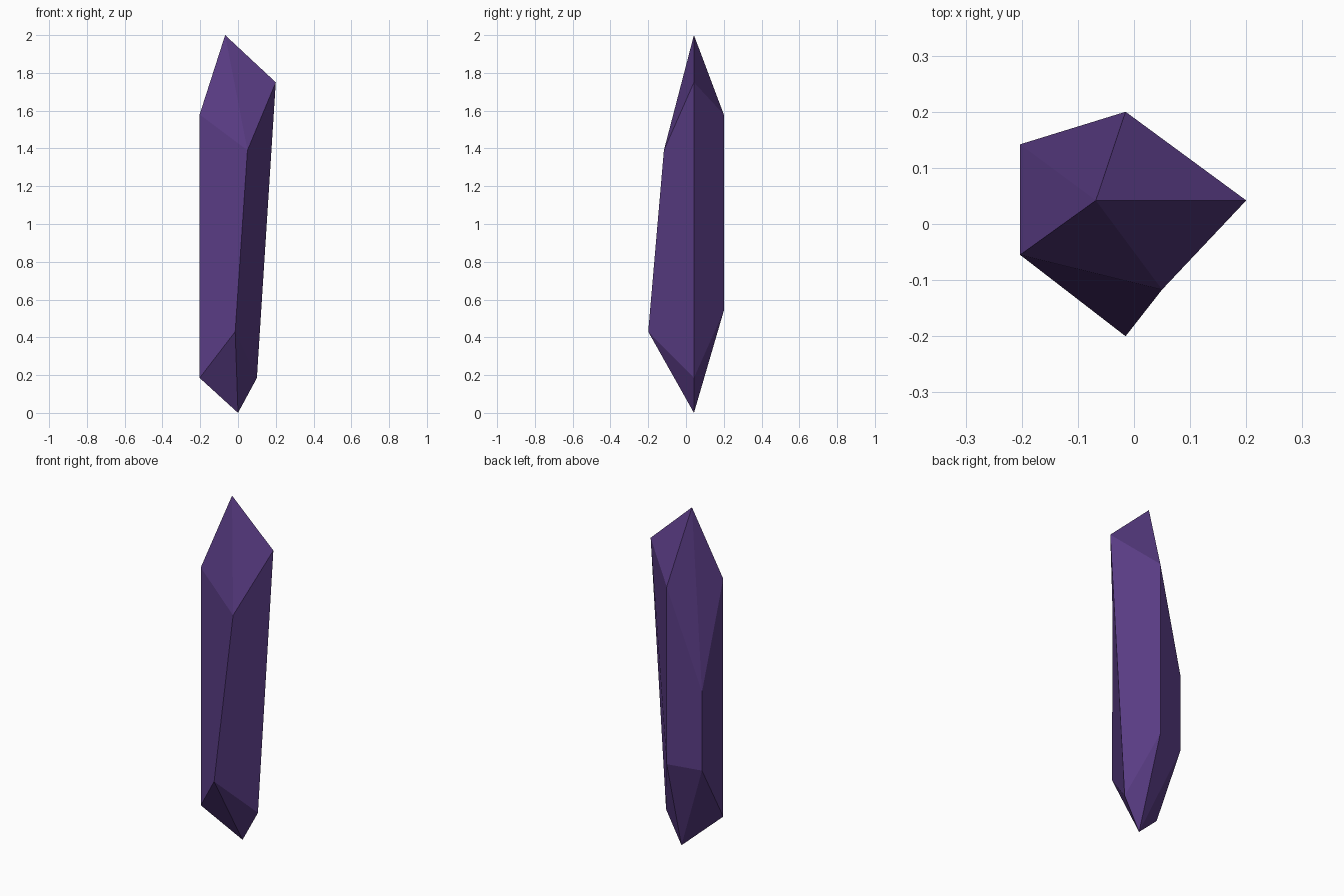
import bpy

if "Cube" in bpy.data.objects:
    bpy.data.objects.remove(bpy.data.objects["Cube"])

# Five long edges, clockwise from the back: (bottom point, top point)
edges = [
    ((-0.015, 0.20, 0.54), (-0.015, 0.20, 1.58)),    # back
    ((0.10, 0.042, 0.185), (0.20, 0.042, 1.75)),     # right
    ((-0.015, -0.20, 0.43), (0.05, -0.117, 1.39)),   # front
    ((-0.203, -0.055, 0.185), (-0.203, -0.055, 1.58)),  # left front
    ((-0.203, 0.142, 0.53), (-0.203, 0.142, 0.99)),  # left back
]
verts = [p for edge in edges for p in edge]
n = len(edges)
low, high = len(verts), len(verts) + 1
verts += [(0.0, 0.042, 0.0), (-0.068, 0.042, 2.0)]

# Side facets plus a fan of triangles to each tip
faces = []
for i in range(n):
    b0, t0 = 2 * i, 2 * i + 1
    b1, t1 = 2 * ((i + 1) % n), 2 * ((i + 1) % n) + 1
    faces += [(b0, t0, t1, b1), (t0, high, t1), (b0, b1, low)]

# The faces are listed clockwise around the ring, so they point outward
mesh = bpy.data.meshes.new("crystal_shard")
mesh.from_pydata(verts, [], faces)
mesh.update()
shard = bpy.data.objects.new("crystal_shard", mesh)
bpy.context.collection.objects.link(shard)

# Purple crystal colour
purple = bpy.data.materials.new("purple_crystal")
purple.diffuse_color = (0.10, 0.045, 0.23, 1.0)
purple.use_nodes = True
purple.node_tree.nodes["Principled BSDF"].inputs["Base Color"].default_value = purple.diffuse_color
mesh.materials.append(purple)
